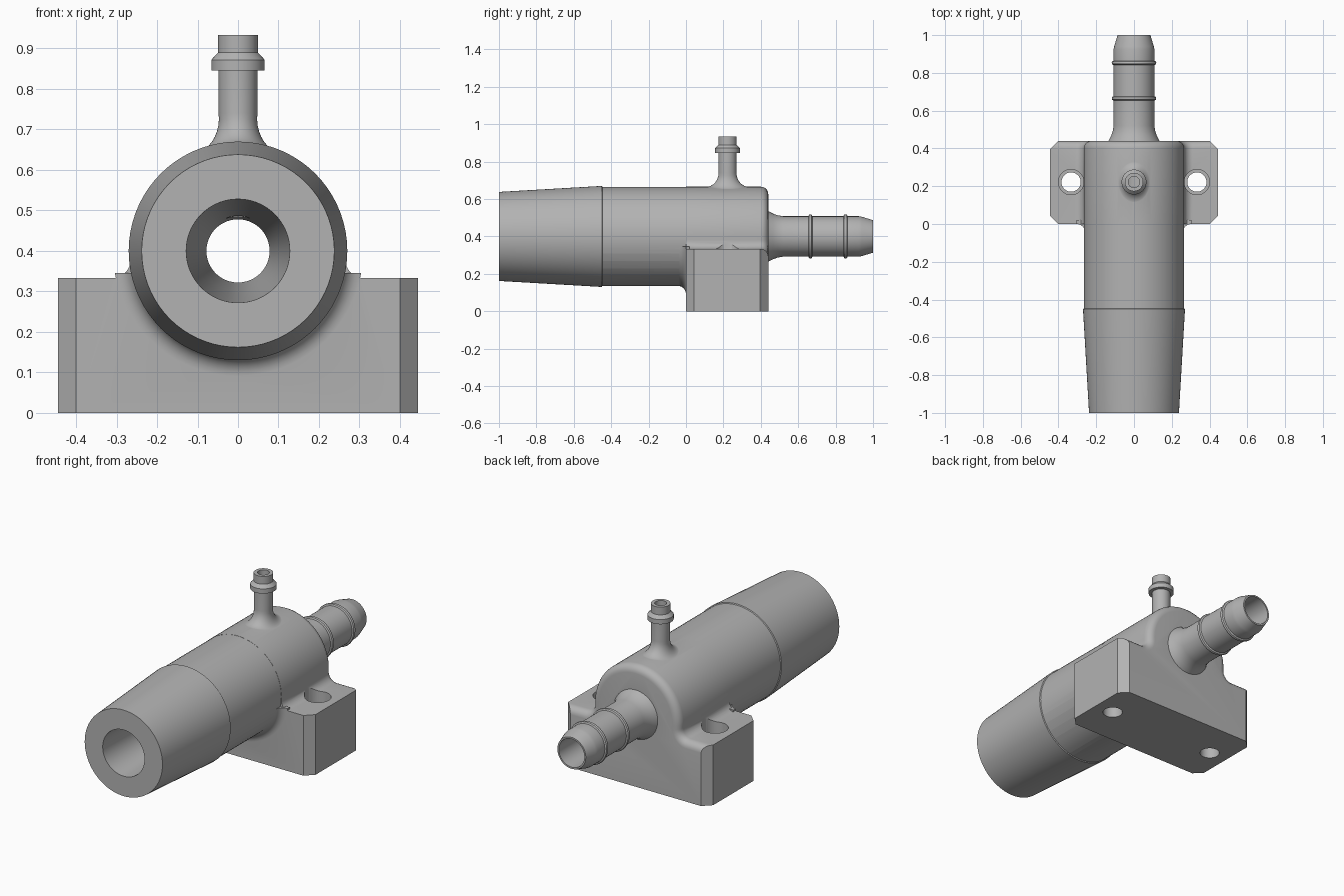
import bpy, bmesh, math
from math import sin, cos, pi, sqrt

if "Cube" in bpy.data.objects:
    bpy.data.objects.remove(bpy.data.objects["Cube"])

grey = bpy.data.materials.new("plain grey")
grey.diffuse_color = (0.45, 0.45, 0.45, 1)
grey.use_nodes = True
grey.node_tree.nodes["Principled BSDF"].inputs["Base Color"].default_value = grey.diffuse_color
AXIS_Z = 0.4      # height of the main tube axis
PORT_Y = 0.222    # position of the top port and screw holes
R = 0.266         # main barrel radius


def finish(name, bm):
    bmesh.ops.recalc_face_normals(bm, faces=bm.faces)
    me = bpy.data.meshes.new(name)
    bm.to_mesh(me)
    bm.free()
    me.materials.append(grey)
    ob = bpy.data.objects.new(name, me)
    bpy.context.collection.objects.link(ob)
    return ob


def lathe(name, pts, place, n=72):
    """Revolve (radius, height) points; place maps local x, y, height to world."""
    bm = bmesh.new()
    rings = [[bm.verts.new(place(r * cos(2 * pi * i / n), r * sin(2 * pi * i / n), h))
              for i in range(n)] for r, h in pts]
    for a, b in zip(rings, rings[1:]):
        for i in range(n):
            j = (i + 1) % n
            bm.faces.new((a[i], a[j], b[j], b[i]))
    bm.faces.new(rings[0])
    bm.faces.new(rings[-1])
    return finish(name, bm)


def prism(name, pts, vec):
    bm = bmesh.new()
    f = bm.faces.new([bm.verts.new(p) for p in pts])
    ext = bmesh.ops.extrude_face_region(bm, geom=[f])
    bmesh.ops.translate(bm, vec=vec, verts=[v for v in ext["geom"] if isinstance(v, bmesh.types.BMVert)])
    return bm if name is None else finish(name, bm)


def combine(target, tool, op):
    m = target.modifiers.new(op, "BOOLEAN")
    m.operation, m.object, m.solver = op, tool, "EXACT"
    bpy.context.view_layer.objects.active = target
    bpy.ops.object.modifier_apply(modifier=m.name)
    bpy.data.objects.remove(tool)


def along_y(x, z, h):
    return (x, h, AXIS_Z + z)


def upright(cx):
    return lambda x, y, h: (cx + x, PORT_Y + y, h)


# Mounting block: base, fillets and round crown in one cross-section
TOP, F = 0.333, 0.045
cz = TOP + F
cx = sqrt((R + F) ** 2 - (AXIS_Z - cz) ** 2)
tan = math.atan2(cz - AXIS_Z, cx)
half = [(0.5, 0), (0.5, TOP)]
for i in range(9):                                  # concave fillet
    a = -pi / 2 - (pi / 2 - tan) * i / 8
    half.append((cx + F * cos(a), cz + F * sin(a)))
for i in range(1, 25):                              # crown
    a = tan + (pi / 2 - tan) * i / 24
    half.append((R * cos(a), AXIS_Z + R * sin(a)))
outline = half + [(-x, z) for x, z in reversed(half[:-1])]
bm = prism(None, [(x, 0, z) for x, z in outline], (0, 0.44, 0))
rear = [e for e in bm.edges if all(v.co.y > 0.43 and v.co.z > 0.3 for v in e.verts)]
bmesh.ops.bevel(bm, geom=rear, offset=0.04, segments=5, profile=0.5,
                affect="EDGES", clamp_overlap=False)
body = finish("hose_fitting", bm)

# Chamfer the block's vertical corners
side = [(0.34, -0.06), (0.444, 0.044), (0.444, 0.396), (0.34, 0.5)]
combine(body, prism("corner_trim", [(x, y, -0.1) for x, y in side] +
                    [(-x, y, -0.1) for x, y in reversed(side)], (0, 0, 1)), "INTERSECT")

# Fillet where the barrel leaves the block
flare = [(0.2, -0.045)] + [(0.264 + F * (1 - cos(i * pi / 12)), -F + F * sin(i * pi / 12))
                           for i in range(7)] + [(0.309, 0.02)]
collar = lathe("barrel_fillet", flare, along_y)
combine(collar, prism("fillet_trim", [(-1, -1, 0.345), (1, -1, 0.345), (1, 1, 0.345), (-1, 1, 0.345)],
                      (0, 0, 1)), "DIFFERENCE")
combine(body, collar, "UNION")

# Tapered front barrel
combine(body, lathe("front_barrel", [(0.238, -1), (0.27, -0.45), (0.265, -0.447), (0.265, 0.02)],
                    along_y), "UNION")

# Rear hose barb with two thin ridges
barb = [(0.14, 0.40), (0.135, 0.44), (0.122, 0.465), (0.113, 0.49), (0.108, 0.52)]
for y in (0.665, 0.853):
    barb += [(0.108, y - 0.011), (0.116, y - 0.007), (0.118, y), (0.116, y + 0.007), (0.108, y + 0.011)]
barb += [(0.108, 0.925), (0.105, 0.94), (0.087, 1.0)]
combine(body, lathe("rear_barb", barb, along_y), "UNION")


# Top port, its flared foot following the barrel
def foot(x, y, h):
    w = min(1, max(0, (0.74 - h) / 0.074))
    x *= 1 - 0.22 * w
    return (x, PORT_Y + y, h - w * (R - sqrt(R * R - x * x)))


port = [(0.115, 0.55)] + [(0.048 + 0.067 * (1 - sin(i * pi / 16)), 0.74 - 0.075 * cos(i * pi / 16))
                          for i in range(9)]
port += [(0.048, 0.845), (0.066, 0.846), (0.066, 0.872), (0.049, 0.89), (0.049, 0.933)]
combine(body, lathe("top_port", port, foot, 48), "UNION")

# Bores and counterbored screw holes
combine(body, lathe("main_bore", [(0.128, -1.001), (0.1, -0.2), (0.078, 0.44), (0.078, 1.1)], along_y), "DIFFERENCE")
combine(body, lathe("port_bore", [(0.03, 0.4), (0.03, 1)], upright(0), 32), "DIFFERENCE")
for s in (-1, 1):
    combine(body, lathe("screw_hole", [(0.051, -0.1), (0.051, 0.2), (0.067, 0.2), (0.067, 0.372)],
                        upright(s * 0.333), 48), "DIFFERENCE")

bpy.ops.object.select_all(action="DESELECT")
body.select_set(True)
bpy.context.view_layer.objects.active = body
bpy.ops.object.shade_smooth_by_angle(angle=math.radians(28))
